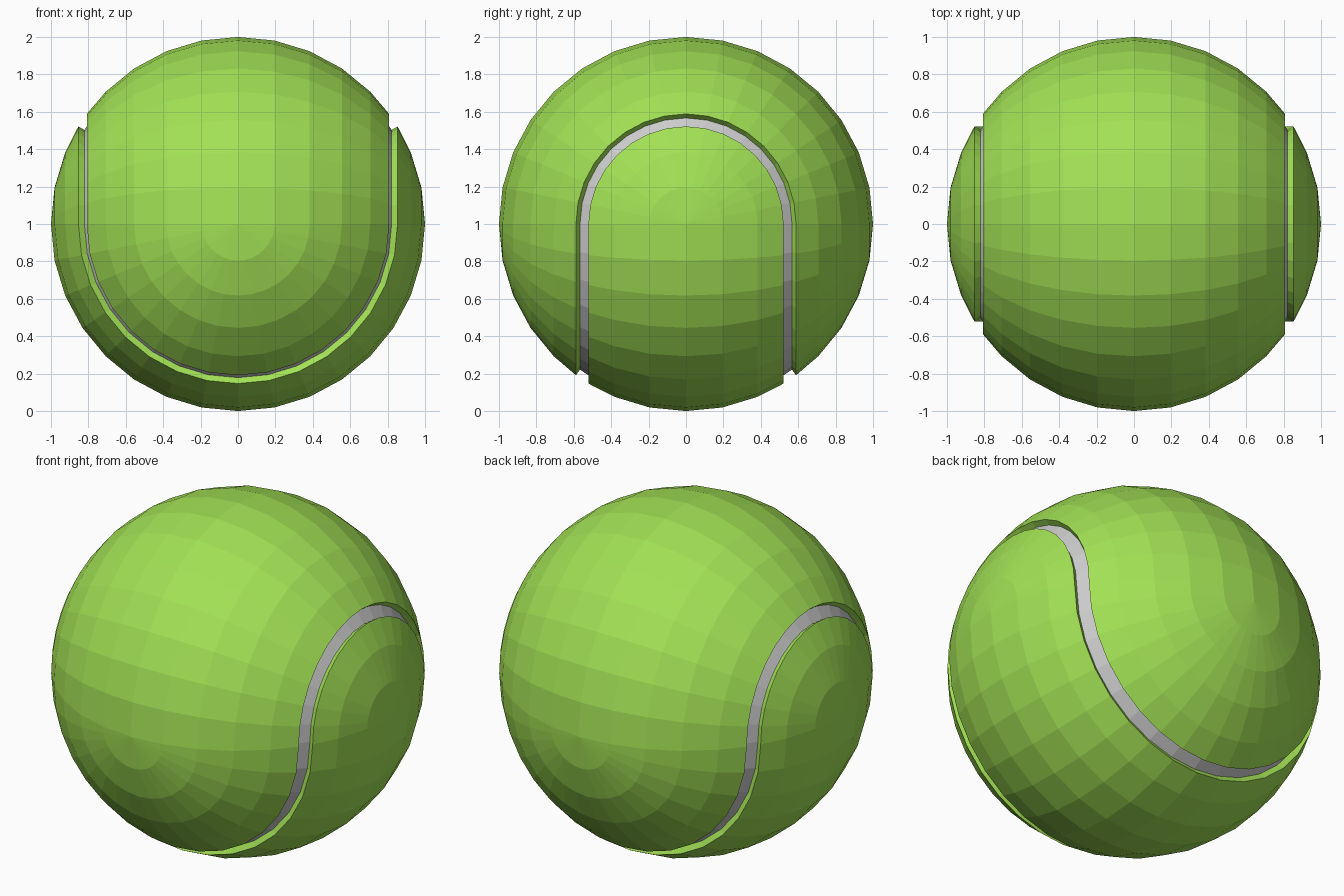
import bpy, bmesh, math

if "Cube" in bpy.data.objects:
    bpy.data.objects.remove(bpy.data.objects["Cube"])

STEP = 11.25          # facet size in degrees (32-sided ball)
SEAM = 5 * STEP       # seam position on the equator
HALF = 2.3            # half width of the seam groove in degrees
DEEP = 0.963          # radius of the groove floor

# Quarter equator profile: (angle, radius), with the groove cut in
quarter = [(k * STEP, 1) for k in range(5)]
groove = [(SEAM - HALF, 1), (SEAM - HALF, DEEP), (SEAM + HALF, DEEP), (SEAM + HALF, 1)]
quarter += groove + [(k * STEP, 1) for k in range(6, 9)]


def top_point(a, r, t):
    # upper half: swept around the x axis
    return (r * math.sin(a), -r * math.cos(a) * math.cos(t), 1 + r * math.cos(a) * math.sin(t))


def bottom_point(a, r, t):
    # lower half: swept around the y axis
    return (r * math.sin(a) * math.cos(t), -r * math.cos(a), 1 - r * math.sin(a) * math.sin(t))


def sweep(bm, profile, point, want_floor):
    for (a0, r0), (a1, r1) in zip(profile, profile[1:]):
        is_floor = r0 == DEEP and r1 == DEEP
        if is_floor != want_floor:
            continue
        for i in range(16):
            t0, t1 = math.radians(i * STEP), math.radians((i + 1) * STEP)
            corners = [(a0, r0, t0), (a1, r1, t0), (a1, r1, t1), (a0, r0, t1)]
            bm.faces.new([bm.verts.new(point(math.radians(a), r, t)) for a, r, t in corners])


def build(name, want_floor, color=None):
    bm = bmesh.new()
    # top profile runs -90..90 degrees, bottom profile 0..180 degrees
    top = [(-a, r) for a, r in reversed(quarter)] + quarter[1:]
    bottom = quarter + [(180 - a, r) for a, r in reversed(quarter[:-1])]
    sweep(bm, top, top_point, want_floor)
    sweep(bm, bottom, bottom_point, want_floor)
    bmesh.ops.remove_doubles(bm, verts=bm.verts, dist=1e-4)
    bmesh.ops.dissolve_degenerate(bm, edges=bm.edges, dist=1e-4)
    # turn each face outwards; groove walls follow their green neighbours
    bmesh.ops.recalc_face_normals(bm, faces=bm.faces)
    me = bpy.data.meshes.new(name)
    bm.to_mesh(me)
    bm.free()
    ob = bpy.data.objects.new(name, me)
    bpy.context.collection.objects.link(ob)
    if color:
        mat = bpy.data.materials.new(name + "_color")
        mat.diffuse_color = color
        mat.use_nodes = True
        mat.node_tree.nodes["Principled BSDF"].inputs["Base Color"].default_value = mat.diffuse_color
        me.materials.append(mat)
    return ob


# Two interlocking felt panels and the grey strip between them
build("felt_panels", False, (0.36, 0.75, 0.09, 1))
seam = build("seam_strip", True)

# Open strip: make sure it faces away from the ball centre
if sum((p.center.x * p.normal.x + p.center.y * p.normal.y + (p.center.z - 1) * p.normal.z)
       for p in seam.data.polygons) < 0:
    seam.data.flip_normals()
